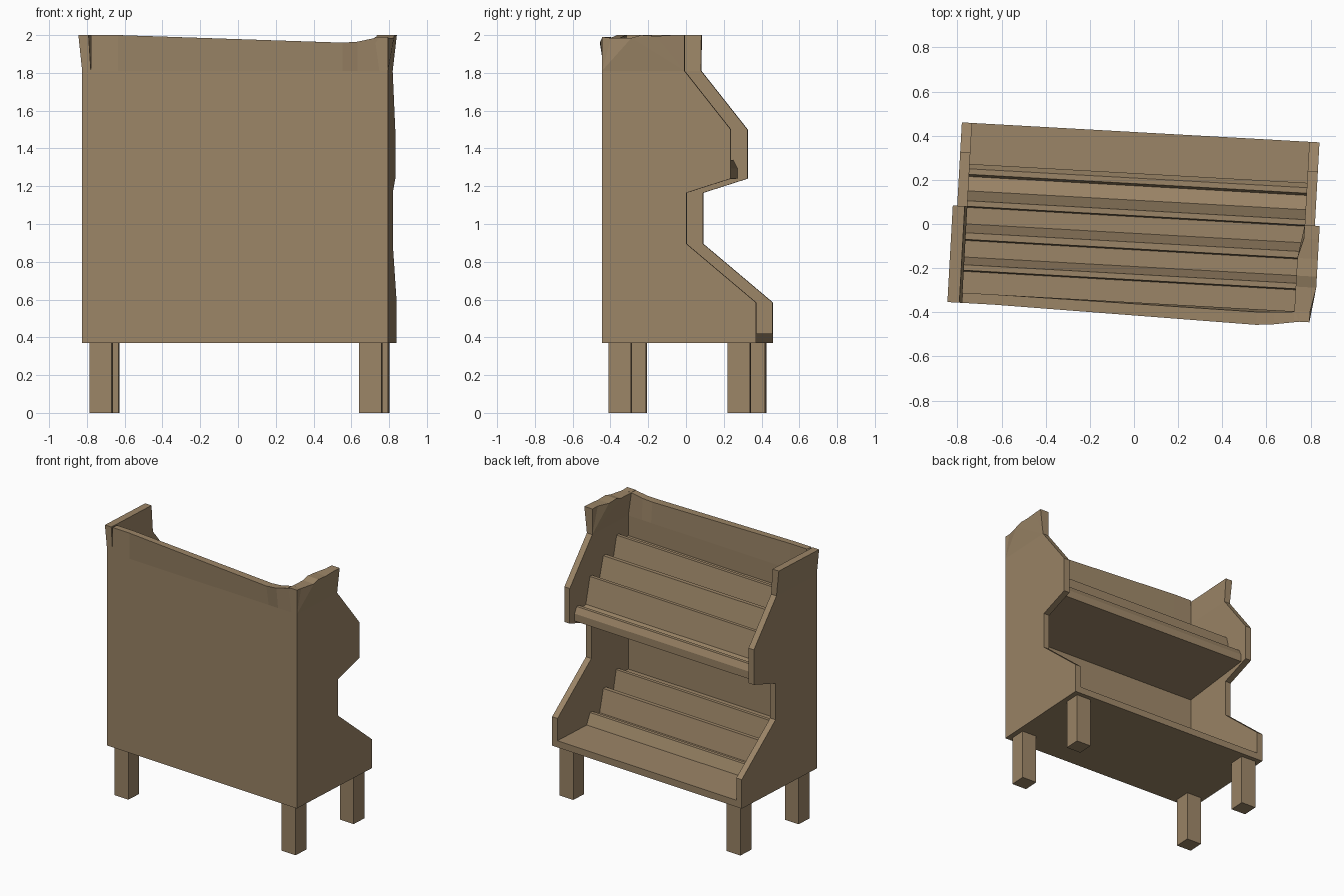
import bpy, bmesh, math
from mathutils import Matrix

if "Cube" in bpy.data.objects:
    bpy.data.objects.remove(bpy.data.objects["Cube"])

wood = bpy.data.materials.new("warm brown wood")
wood.diffuse_color = (0.33, 0.235, 0.135, 1)
wood.use_nodes = True
wood.node_tree.nodes["Principled BSDF"].inputs["Base Color"].default_value = wood.diffuse_color

# The whole stand is turned slightly on the floor
PLACE = Matrix.Translation((0.0075, 0.0075, 0)) @ Matrix.Rotation(math.radians(-3.2), 4, 'Z')
W, D, T = 0.811, 0.408, 0.046     # half width, half depth, board thickness
RIM = 1.81                        # height where the boards begin to lean outwards


def prism(bm, points, x0, x1):
    """Solid from a (y, z) profile spanning x0 to x1."""
    a = [bm.verts.new((x0, y, z)) for y, z in points]
    b = [bm.verts.new((x1, y, z)) for y, z in points]
    n = len(points)
    bm.faces.new(a)
    bm.faces.new(b[::-1])
    for i in range(n):
        j = (i + 1) % n
        bm.faces.new((a[i], b[i], b[j], a[j]))


def finish(bm, name, seam=False):
    if seam:   # drop the hidden faces where the rim meets the board
        bmesh.ops.delete(bm, geom=[f for f in bm.faces
                         if all(abs(v.co.z - RIM) < 1e-4 for v in f.verts)], context='FACES_ONLY')
        bmesh.ops.remove_doubles(bm, verts=bm.verts, dist=1e-4)
    bmesh.ops.triangulate(bm, faces=[f for f in bm.faces if len(f.verts) > 4])
    bmesh.ops.recalc_face_normals(bm, faces=bm.faces)
    bm.transform(PLACE)
    me = bpy.data.meshes.new(name)
    bm.to_mesh(me)
    bm.free()
    me.materials.append(wood)
    ob = bpy.data.objects.new(name, me)
    bpy.context.collection.objects.link(ob)


# Side panels with the stepped display outline and a leaning rim
outline = [(-D, 0.37), (D, 0.37), (D, 0.585), (0.04, 0.895), (0.04, 1.165),
           (0.275, 1.24), (0.275, 1.5), (0.03, RIM), (-D, RIM)]
rims = {-1: [(0.03, 2), (-D, 2)],
        1: [(0.03, 2), (-0.03, 2), (-0.12, 1.995), (-0.2, 2), (-0.25, 1.985), (-0.36, 1.985), (-D, 1.99)]}
for s, name in ((-1, "left_side_panel"), (1, "right_side_panel")):
    bm = bmesh.new()
    prism(bm, outline, s * W, s * (W - T))
    prism(bm, [(-D, RIM), (0.03, RIM)] + rims[s], s * W, s * (W - T))
    for v in bm.verts:
        if v.co.z > 1.9:
            inner = abs(v.co.x) < W - 0.01
            if s < 0:
                v.co.x -= 0.012 if inner else 0.02
            elif inner and v.co.y < -0.1:
                v.co.x -= 0.025
            elif not inner and v.co.y > -0.3:
                v.co.x += 0.022
    finish(bm, name, True)

# Rear board, its top edge sagging and leaning out towards the right
bm = bmesh.new()
prism(bm, [(-D, 0.37), (-D + T, 0.37), (-D + T, RIM), (-D, RIM)], -W + T, W - T)
stations = [(-W + T, 2.0, 0), (-0.62, 2.0, 0), (0.57, 1.96, 0.025), (0.65, 1.965, 0.018), (W - T, 1.99, 0)]
rows = [[bm.verts.new(c) for c in ((x, -D, RIM), (x, -D - lean, z),
         (x, -D + T - lean * 0.5, z), (x, -D + T, RIM))] for x, z, lean in stations]
for r, q in zip(rows, rows[1:]):
    for i in range(3):
        bm.faces.new((r[i], r[i + 1], q[i + 1], q[i]))
finish(bm, "rear_board", True)

# Stepped shelves: three lipped tiers each
upper = [(-0.37, 1.66), (-0.265, 1.66), (-0.26, 1.71), (-0.235, 1.71), (-0.2, 1.56), (-0.125, 1.56),
         (-0.12, 1.61), (-0.09, 1.61), (-0.05, 1.46), (0.025, 1.46), (0.03, 1.51), (0.055, 1.51),
         (0.1, 1.32), (0.165, 1.3), (0.175, 1.34), (0.2, 1.34), (0.222, 1.295), (0.222, 1.24), (-0.37, 1.2)]
lower = [(-0.37, 0.67), (-0.26, 0.67), (-0.255, 0.715), (-0.23, 0.715), (-0.2, 0.57), (-0.125, 0.57),
         (-0.12, 0.625), (-0.09, 0.625), (-0.05, 0.46), (0.025, 0.46), (0.03, 0.5), (0.055, 0.5),
         (0.09, 0.42), (D, 0.42), (D, 0.37), (-0.37, 0.37)]
for name, prof in (("upper_shelf", upper), ("lower_shelf", lower)):
    bm = bmesh.new()
    prism(bm, prof, -W + T, W - T)
    finish(bm, name)

# Four square legs
for sx, side in ((-1, "left"), (1, "right")):
    for sy, end in ((-1, "rear"), (1, "display")):
        bm = bmesh.new()
        y = sy * 0.316
        h = 0.059
        prism(bm, [(y - h, 0), (y + h, 0), (y + h, 0.37), (y - h, 0.37)], sx * 0.715 - h, sx * 0.715 + h)
        finish(bm, f"{side}_{end}_leg")
